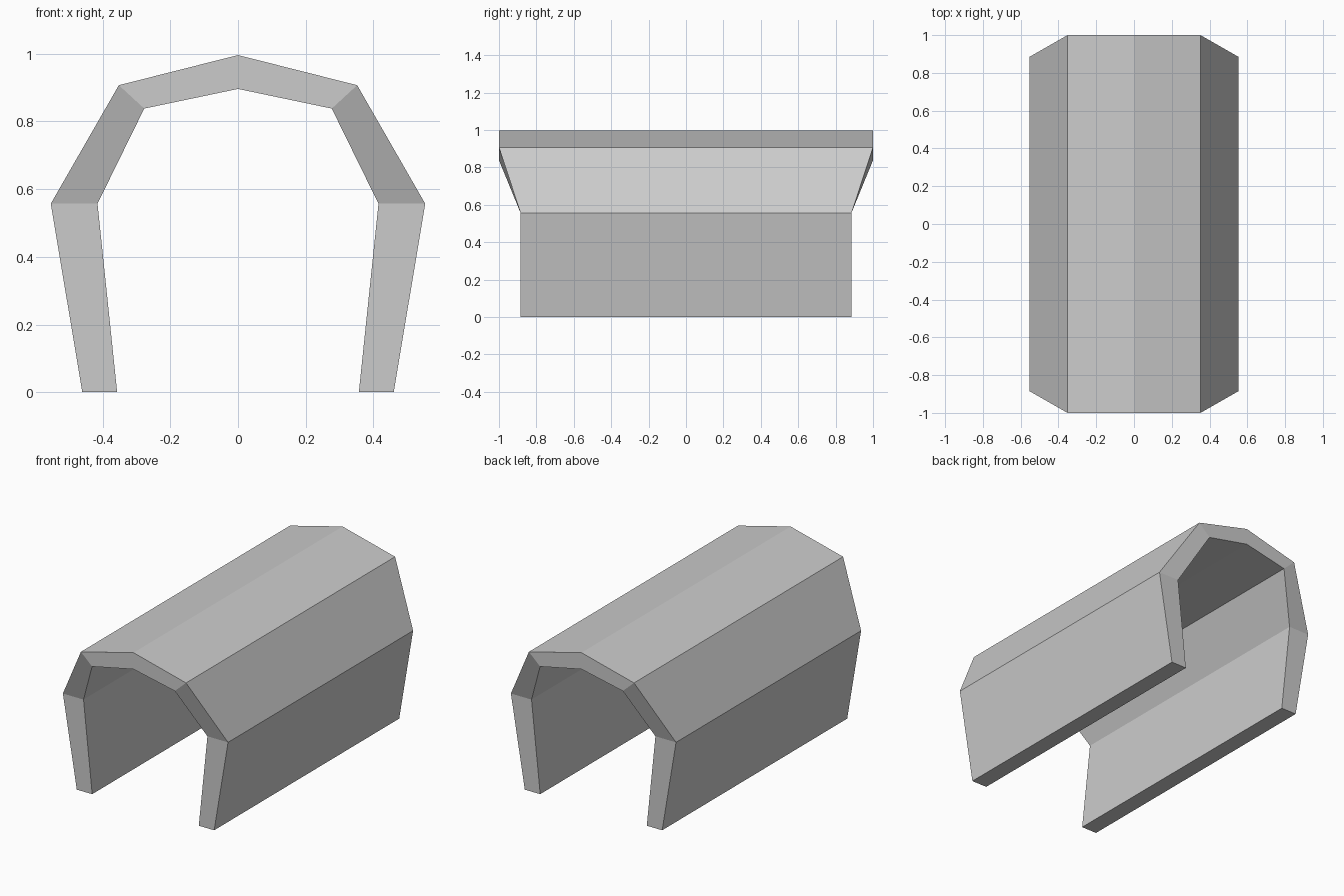
import bpy
import bmesh

cube = bpy.data.objects.get("Cube")
if cube:
    bpy.data.objects.remove(cube, do_unlink=True)

# Plain grey material
grey = bpy.data.materials.new("light grey")
grey.use_nodes = True
colour = (0.6, 0.6, 0.6, 1.0)
grey.diffuse_color = colour
grey.node_tree.nodes["Principled BSDF"].inputs["Base Color"].default_value = colour

# Half section from foot to crown: outer x, outer z, inner x, inner z, half length
HALF = [
    (0.46, 0.0, 0.357, 0.0, 0.885),
    (0.553, 0.557, 0.415, 0.557, 0.885),
    (0.352, 0.907, 0.277, 0.838, 1.0),
    (0.0, 0.996, 0.0, 0.896, 1.0),
]
# Mirror the half section across the crown
stations = HALF + [(-ox, oz, -ix, iz, y) for ox, oz, ix, iz, y in reversed(HALF[:-1])]

# Each station is a ring of four corners running through the wall thickness
bm = bmesh.new()
rings = []
for ox, oz, ix, iz, y in stations:
    corners = [(ox, -y, oz), (ox, y, oz), (ix, y, iz), (ix, -y, iz)]
    rings.append([bm.verts.new(c) for c in corners])

# Bridge neighbouring rings and close both feet
for a, b in zip(rings, rings[1:]):
    for i in range(4):
        j = (i + 1) % 4
        bm.faces.new((a[i], a[j], b[j], b[i]))
bm.faces.new(rings[0])
bm.faces.new(rings[-1])
bmesh.ops.recalc_face_normals(bm, faces=bm.faces)

# Faceted tunnel shell
mesh = bpy.data.meshes.new("tunnel_shell")
bm.to_mesh(mesh)
bm.free()
mesh.materials.append(grey)
shell = bpy.data.objects.new("tunnel_shell", mesh)
bpy.context.collection.objects.link(shell)
